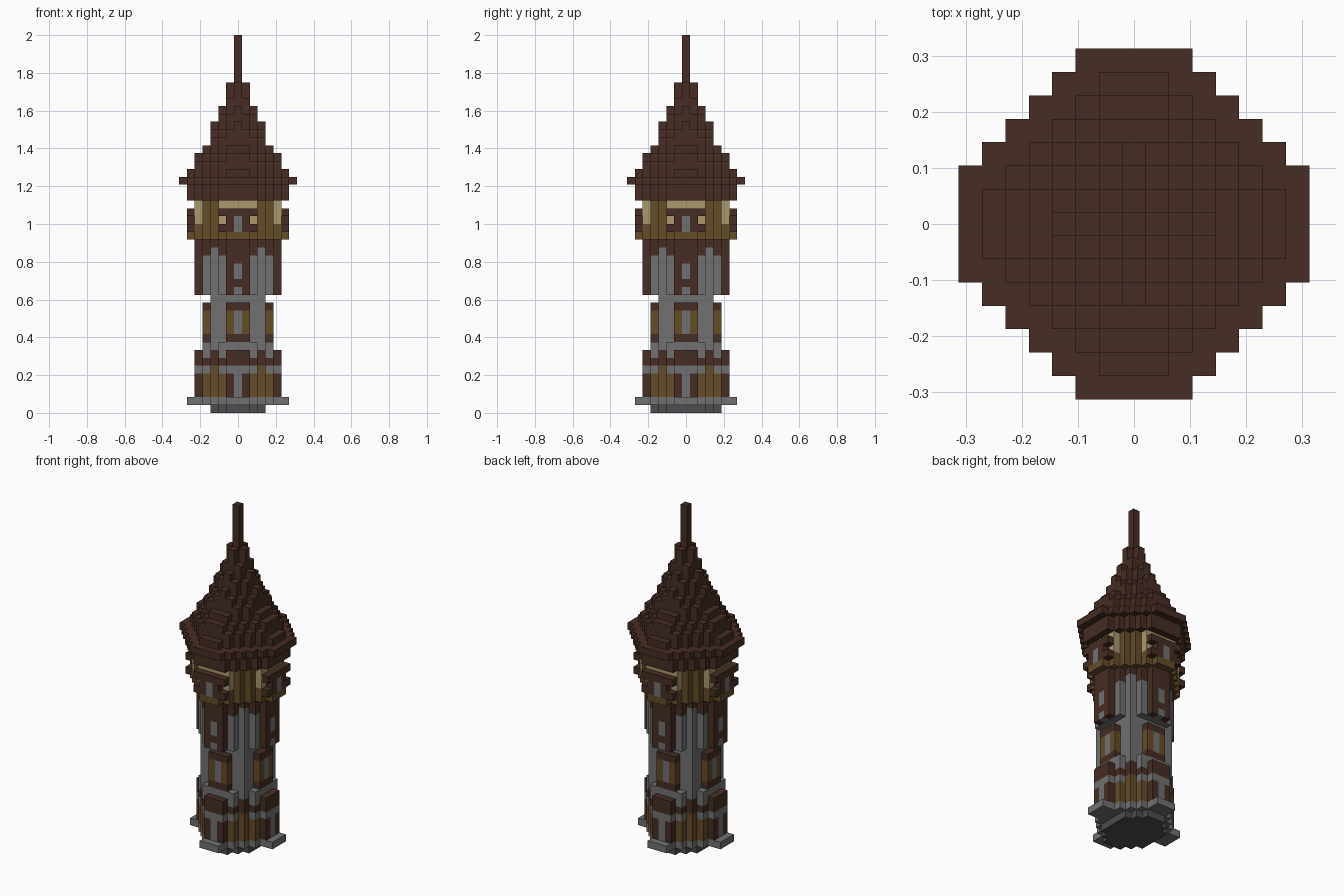
import bpy
import bmesh
from mathutils import Vector

U = 2 / 48  # block size

cube = bpy.data.objects.get("Cube")
if cube:
    bpy.data.objects.remove(cube, do_unlink=True)

COLOURS = {
    "dark_wood": (0.062, 0.026, 0.017),
    "golden_wood": (0.130, 0.072, 0.022),
    "pale_plaster": (0.400, 0.320, 0.150),
    "grey_stone": (0.165, 0.165, 0.165),
    "dark_stone": (0.075, 0.075, 0.075),
}
WOOD, GOLD, TAN, STONE, DARK = COLOURS
materials = {}
for name, rgb in COLOURS.items():
    mat = bpy.data.materials.new(name)
    mat.use_nodes = True
    mat.diffuse_color = (*rgb, 1)
    bsdf = mat.node_tree.nodes["Principled BSDF"]
    bsdf.inputs["Base Color"].default_value = (*rgb, 1)
    bsdf.inputs["Roughness"].default_value = 1
    materials[name] = mat

blocks = {}  # cell -> (part, colour)


def octagon(part, colour, z0, z1, reach, diagonal):
    """Fill a stepped octagonal drum of blocks, layers z0 to z1 inclusive."""
    for z in range(z0, z1 + 1):
        for x in range(-reach, reach + 1):
            for y in range(-reach, reach + 1):
                if abs(x) + abs(y) <= diagonal:
                    blocks[x, y, z] = (part, colour)


def sides(part, colour, across, out, z0, z1):
    """Place blocks on all four sides, mirrored about each side's middle."""
    for z in range(z0, z1 + 1):
        for a in across:
            for s in (a, -a):
                for x, y in ((s, out), (s, -out), (out, s), (-out, s)):
                    blocks[x, y, z] = (part, colour)


# Foundation and footing stones
octagon("foundation", DARK, 0, 0, 4, 5)
for y in range(-4, 5):
    for x in (-4, 4):
        blocks.pop((x, y, 0), None)
octagon("footing", STONE, 1, 1, 5, 6)
sides("footing", STONE, (0, 1), 6, 1, 1)

# Ground storey: golden planks, dark posts, stone pier
octagon("ground_storey", GOLD, 2, 5, 5, 6)
sides("ground_posts", WOOD, (1,), 5, 2, 5)
sides("ground_pier", STONE, (0,), 5, 2, 5)
sides("ground_pier", STONE, (1,), 5, 5, 5)
sides("ground_capstones", STONE, (2,), 4, 5, 5)
octagon("ground_ledge", WOOD, 6, 7, 5, 6)
sides("ledge_stones", STONE, (2,), 4, 7, 7)

# Stone shaft with four window bays
octagon("shaft", STONE, 8, 8, 4, 6)
octagon("shaft", STONE, 9, 14, 3, 6)
sides("lower_bay_frames", WOOD, (0, 1), 4, 9, 9)
sides("lower_bay_frames", WOOD, (0, 1), 4, 13, 13)
sides("lower_bay_panels", GOLD, (1,), 4, 10, 12)
sides("lower_bay_windows", STONE, (0,), 4, 10, 12)

# Upper shaft with four tall wooden bays and stone ribs
octagon("upper_shaft", STONE, 15, 19, 4, 6)
octagon("shaft_collar", WOOD, 20, 21, 4, 6)
sides("rib_tops", STONE, (3,), 3, 20, 20)
sides("upper_bays", WOOD, (0, 1), 5, 15, 21)
sides("upper_bay_windows", STONE, (0,), 5, 15, 15)
sides("upper_bay_windows", STONE, (0,), 5, 17, 18)

# Lookout storey
octagon("lookout", GOLD, 22, 26, 5, 7)
sides("lookout_plaster", TAN, (0, 1, 2), 5, 24, 26)
sides("lookout_sills", GOLD, (0, 1), 6, 22, 22)
sides("lookout_frames", WOOD, (1,), 6, 23, 24)
sides("lookout_brackets", WOOD, (2,), 6, 23, 23)
sides("lookout_windows", STONE, (0,), 6, 23, 24)
sides("lookout_lintels", WOOD, (0, 1, 2), 6, 25, 25)

# Roof: eaves, stepped cone, spire
octagon("eaves", WOOD, 27, 28, 6, 8)
octagon("eaves", WOOD, 29, 29, 7, 9)
ROOF = [(6, 7), (5, 7), (5, 6), (4, 5), (3, 5), (3, 4), (3, 3),
        (2, 3), (2, 2), (1, 2), (1, 1), (1, 1)]
for step, (reach, diagonal) in enumerate(ROOF):
    octagon("roof", WOOD, 30 + step, 30 + step, reach, diagonal)
octagon("spire", WOOD, 42, 47, 0, 0)

# Turn each part's exposed block faces into a mesh
AXES = [Vector(a) for a in ((1, 0, 0), (0, 1, 0), (0, 0, 1))]


def build(part):
    bm = bmesh.new()
    mesh = bpy.data.meshes.new(part)
    used = []
    for cell, (owner, colour) in blocks.items():
        if owner != part:
            continue
        if colour not in used:
            used.append(colour)
            mesh.materials.append(materials[colour])
        centre = Vector(cell) + AXES[2] / 2
        for i, axis in enumerate(AXES):
            for sign in (1, -1):
                n = axis * sign
                if tuple(int(c) for c in Vector(cell) + n) in blocks:
                    continue
                a, b = AXES[(i + 1) % 3], AXES[(i + 2) % 3] * sign
                corners = (a + b, b - a, -a - b, a - b)
                face = bm.faces.new(
                    [bm.verts.new((centre + (n + c) / 2) * U) for c in corners])
                face.material_index = used.index(colour)
    bmesh.ops.remove_doubles(bm, verts=bm.verts, dist=U / 100)
    bm.to_mesh(mesh)
    bm.free()
    bpy.context.collection.objects.link(bpy.data.objects.new(part, mesh))


for part in dict.fromkeys(owner for owner, _ in blocks.values()):
    build(part)
